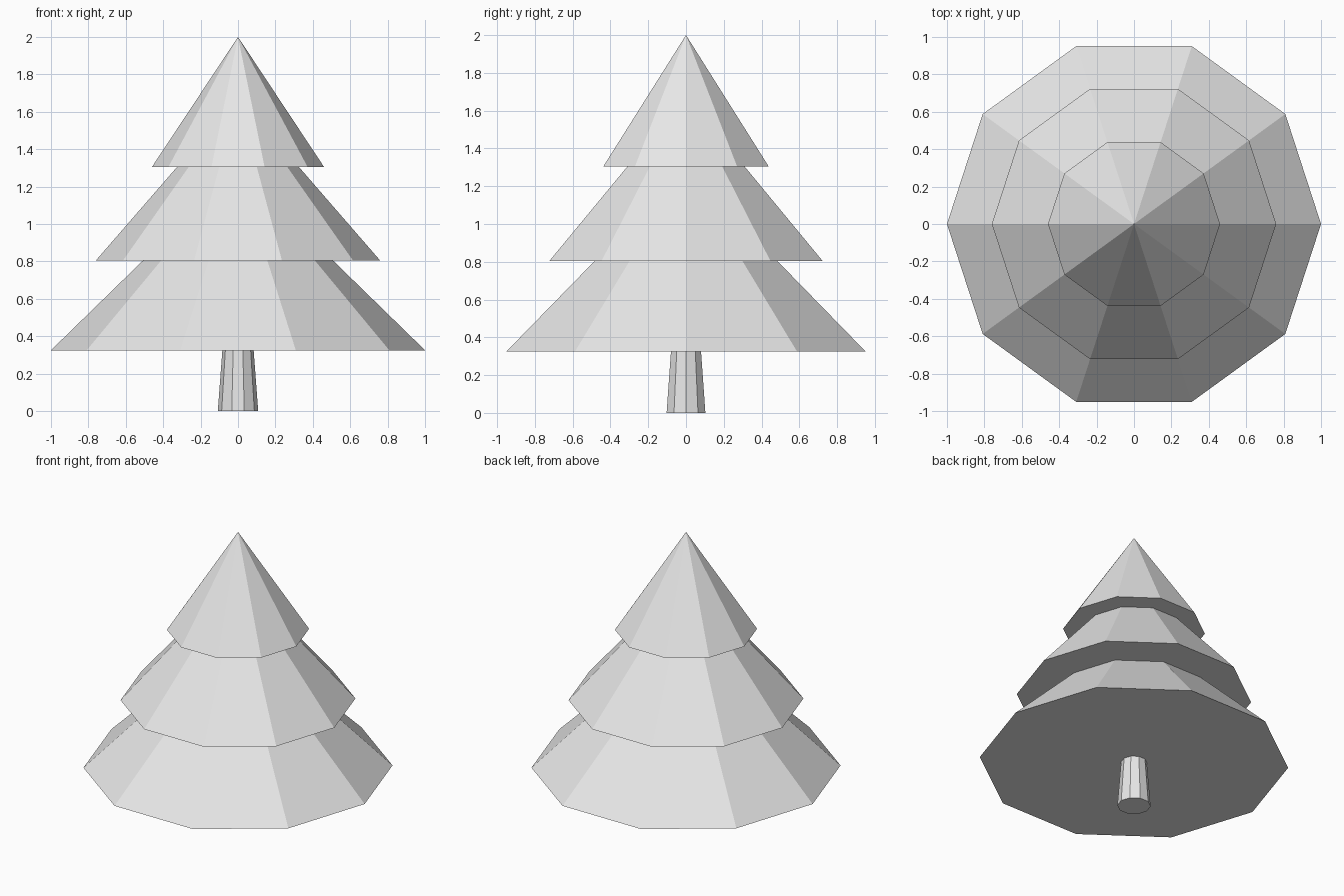
import bpy

SIDES = 10

cube = bpy.data.objects.get("Cube")
if cube:
    bpy.data.objects.remove(cube, do_unlink=True)

# Single pale grey material
grey = bpy.data.materials.new("pale_grey")
grey.use_nodes = True
colour = (0.8, 0.8, 0.8, 1.0)
grey.diffuse_color = colour
grey.node_tree.nodes["Principled BSDF"].inputs["Base Color"].default_value = colour


def add_cone(name, bottom, top, r_bottom, r_top=0.0):
    """Flat-shaded ten-sided cone with a corner on the x axis."""
    bpy.ops.mesh.primitive_cone_add(
        vertices=SIDES, radius1=r_bottom, radius2=r_top,
        depth=top - bottom, location=(0, 0, (bottom + top) / 2))
    obj = bpy.context.object
    obj.name = name
    # The primitive starts on +y: a quarter turn puts a corner on +x
    obj.rotation_euler.z = -1.5707963
    bpy.ops.object.transform_apply(location=False, rotation=True, scale=False)
    obj.data.materials.append(grey)
    return obj


# Tapered trunk, reaching slightly into the lowest tier
add_cone("trunk", 0, 0.36, 0.108, 0.081)

# Stacked foliage tiers
add_cone("lower_foliage", 0.325, 1.30, 1.0)
add_cone("middle_foliage", 0.805, 1.68, 0.76)
add_cone("upper_foliage", 1.305, 2.0, 0.46)
